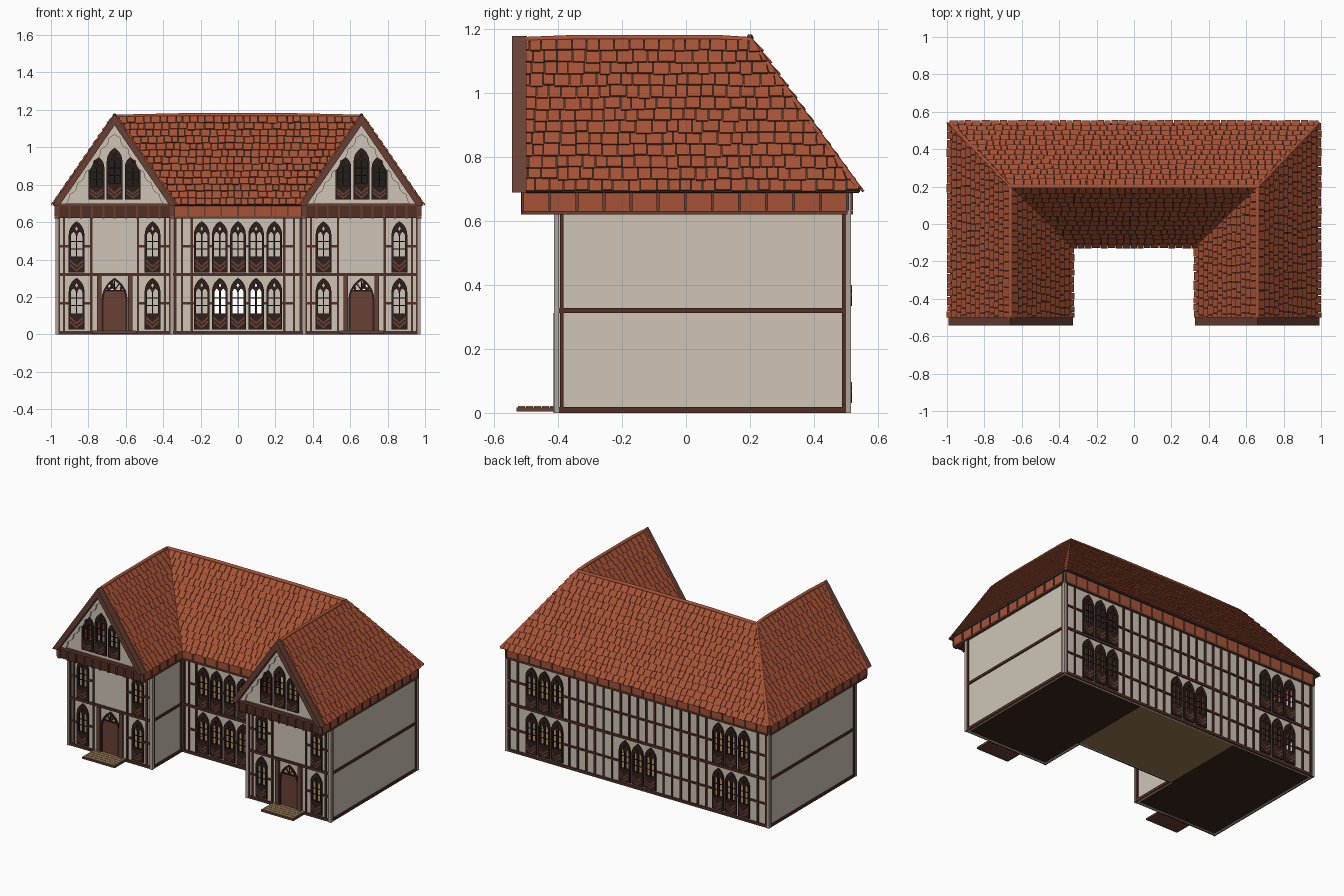
import bpy, bmesh, random
from math import pi, sin, cos
from mathutils import Matrix, Vector

random.seed(4)
if "Cube" in bpy.data.objects:
    bpy.data.objects.remove(bpy.data.objects["Cube"])


def material(name, r, g, b):
    m = bpy.data.materials.new(name)
    m.use_nodes = True
    m.diffuse_color = (r, g, b, 1)
    m.node_tree.nodes["Principled BSDF"].inputs["Base Color"].default_value = (r, g, b, 1)
    return m


TILE = material("roof_tile", .38, .085, .037)
FELT = material("roof_underlay", .045, .04, .03)
TIMBER = material("timber", .085, .028, .018)
FRAME = material("dark_frame", .03, .014, .011)
BROWN = material("brown_wood", .14, .052, .035)
PLASTER = material("plaster", .62, .56, .47)
POST = material("grey_post", .42, .38, .32)
PLANK = material("tan_plank", .3, .19, .085)
FLOOR = material("dark_floor", .045, .018, .013)
I = Matrix.Identity(4)
T = Matrix.Translation


def wall_frame(degrees, x, y):
    """Local axes: along the wall, up, outwards."""
    return T((x, y, 0)) @ Matrix.Rotation(degrees * pi / 180, 4, 'Z') @ Matrix.Rotation(pi / 2, 4, 'X')


def finish(name, bm, *mats):
    mesh = bpy.data.meshes.new(name)
    bm.to_mesh(mesh)
    bm.free()
    for m in mats:
        mesh.materials.append(m)
    ob = bpy.data.objects.new(name, mesh)
    bpy.context.collection.objects.link(ob)
    return ob


def add_box(bm, lo, hi, frame=I, mat=0):
    lo, hi = Vector(lo), Vector(hi)
    m = frame @ T((lo + hi) / 2) @ Matrix.Diagonal((*(hi - lo), 1))
    for v in bmesh.ops.create_cube(bm, size=1, matrix=m)["verts"]:
        for f in v.link_faces:
            f.material_index = mat


def add_panel(bm, loops, lift, depth, frame=I, mat=0):
    """Filled outline with holes, given thickness."""
    cu = bpy.data.curves.new("outline", 'CURVE')
    cu.dimensions, cu.fill_mode, cu.extrude = '2D', 'BOTH', depth / 2
    for loop in loops:
        sp = cu.splines.new('POLY')
        sp.points.add(len(loop) - 1)
        for p, (u, v) in zip(sp.points, loop):
            p.co = (u, v, 0, 1)
        sp.use_cyclic_u = True
    ob = bpy.data.objects.new("outline", cu)
    bpy.context.collection.objects.link(ob)
    mesh = bpy.data.meshes.new_from_object(ob.evaluated_get(bpy.context.evaluated_depsgraph_get()))
    mesh.transform(frame @ T((0, 0, lift + depth / 2)))
    tmp = bmesh.new()
    tmp.from_mesh(mesh)
    bmesh.ops.remove_doubles(tmp, verts=tmp.verts, dist=1e-5)
    bmesh.ops.recalc_face_normals(tmp, faces=tmp.faces)
    for f in tmp.faces:
        f.material_index, f.smooth = mat, False
    tmp.to_mesh(mesh)
    tmp.free()
    bm.from_mesh(mesh)
    bpy.data.objects.remove(ob)
    bpy.data.curves.remove(cu)
    bpy.data.meshes.remove(mesh)


def rect(u0, z0, u1, z1):
    return [(u0, z0), (u1, z0), (u1, z1), (u0, z1)]


def arch(c, z0, z1, w, n=5):
    """Pointed arch outline."""
    zs = z1 - w * sin(pi / 3)
    arc = [(w * cos(a) - w / 2, zs + w * sin(a)) for a in (pi / 3 * i / n for i in range(n + 1))]
    right = [(c + u, z) for u, z in arc]
    left = [(c - u, z) for u, z in reversed(arc[:-1])]
    return [(c - w / 2, z0), (c + w / 2, z0)] + right + left


def beams(name, mat, frame, rects, depth=.008):
    bm = bmesh.new()
    for u0, z0, u1, z1 in rects:
        add_box(bm, (u0, z0, -.004), (u1, z1, depth), frame)
    return finish(name, bm, mat)


# Shared window: twin lancets, glazing bars, boarded apron
H, W = .275, .084
bm = bmesh.new()
diamond = [(0, .222), (.008, .234), (0, .248), (-.008, .234)]
add_panel(bm, [arch(0, 0, H, W), arch(-.017, .085, .218, .027), arch(.017, .085, .218, .027), diamond], -.008, .018)
for z in (.125, .165):
    add_box(bm, (-.032, z, -.003), (.032, z + .004, .002))
for z in (.004, .026):
    add_panel(bm, [[(-.034, z + .03), (0, z), (.034, z + .03), (.034, z + .043), (0, z + .013), (-.034, z + .043)]],
              .009, .004, mat=1)
window = finish("window", bm, FRAME, BROWN)
window_mesh = window.data
bpy.data.objects.remove(window)


def wall(name, frame, outline, windows, extra=()):
    """Plaster wall with window openings (u, sill, height scale)."""
    bm = bmesh.new()
    holes = [arch(u, z + .004, z + H * s - .004, W - .01) for u, z, s in windows]
    add_panel(bm, [outline] + holes + list(extra), -.012, .012, frame)
    finish(name, bm, PLASTER)
    for u, z, s in windows:
        ob = bpy.data.objects.new(name + "_window", window_mesh)
        bpy.context.collection.objects.link(ob)
        ob.matrix_world = frame @ T((u, z, 0)) @ Matrix.Diagonal((1, s, 1, 1))


SILLS, TOP = (.027, .33), .625


def plates(u0, u1):
    return [(u0, 0, u1, .018), (u0, .312, u1, .328)]


def rails(u0, u1, centres, z):
    """Mid rail broken at the windows."""
    out, start = [], u0
    for c in sorted(centres):
        out.append((start, z, c - W / 2, z + .012))
        start = c + W / 2
    return out + [(start, z, u1, z + .012)]


def posts(us, z0=0, z1=TOP, w=.012):
    return [(u - w / 2, z0, u + w / 2, z1) for u in us]


def band(name, frame, u0, u1):
    """Eaves band with dividers."""
    beams(name, TILE, frame, [(u0, .625, u1, .7)], .012)
    n = round((u1 - u0) / .085)
    cuts = [u0 + (u1 - u0) * i / n for i in range(n + 1)]
    beams(name + "_dividers", BROWN, frame, posts(cuts, .632, .7, .009) + [(u0, .62, u1, .631)], .017)


# Wings
for s, side in ((-1, "right"), (1, "left")):
    f = wall_frame(0, s * .66, -.4)
    cols = [-.203, .203]
    wall(side + "_wing_front", f, rect(-.305, 0, .305, TOP), [(u, z, 1) for u in cols for z in SILLS],
         [arch(0, .012, .298, .12)])
    timbers = plates(-.305, .305) + posts([-.297, -.27, -.125, .125, .27, .297])
    for z in (.16, .465):
        timbers += rails(-.3, -.125, cols[:1], z) + rails(.125, .3, cols[1:], z)
    beams(side + "_wing_timbers", TIMBER, f, timbers)
    beams(side + "_door_posts", BROWN, f, posts([-.083, .083], 0, .312, .024), .014)

    # Door with fan light and step
    bm = bmesh.new()
    add_panel(bm, [arch(0, .005, .302, .14), arch(0, .015, .288, .116)], -.01, .02, f)
    add_box(bm, (-.06, .23, -.006), (.06, .238, .006), f)
    for a in (-.6, 0, .6):
        add_box(bm, (-.003, 0, -.004), (.003, .05, .002), f @ T((0, .235, 0)) @ Matrix.Rotation(a, 4, 'Z'))
    finish(side + "_door_frame", bm, FRAME)
    beams(side + "_door", BROWN, f, [(-.059, .012, .059, .235)], .004)
    bm = bmesh.new()
    add_box(bm, (-.12, .005, 0), (.12, .017, .13), f)
    for i in range(5):
        add_box(bm, (-.115, .017, .003 + i * .025), (.115, .021, .025 + i * .025), f, 1)
    finish(side + "_step", bm, BROWN, PLANK)

    # Jettied gable
    g = wall_frame(0, s * .66, -.5)
    wall(side + "_gable", g, [(-.31, .69), (.31, .69), (0, 1.14)],
         [(-.097, .722, .85), (0, .722, 1), (.097, .722, .85)])
    bm = bmesh.new()
    add_panel(bm, [[(-.333, .688), (-.295, .688), (0, 1.117), (.295, .688), (.333, .688), (0, 1.177)]], -.004, .047, g)
    finish(side + "_barge_boards", bm, BROWN)
    bm = bmesh.new()
    for m in (-1, 1):
        wave = [(t, .016 + .013 * abs(sin(t * pi * 7))) for t in (i / 56 for i in range(53))]
        inner = [(m * (.295 * (1 - t) - .82 * d), .695 + .425 * t - .56 * d) for t, d in wave]
        add_panel(bm, [[(m * .305, .695)] + inner + [(0, 1.125)]], .002, .01, g)
    finish(side + "_scalloped_trim", bm, PLASTER)
    beams(side + "_jetty", TIMBER, g, [(-.305, .622, .305, .69)])
    bm = bmesh.new()
    add_box(bm, (-.305, .622, -.1), (.305, .635, 0), g)
    finish(side + "_jetty_soffit", bm, TIMBER)
    beams(side + "_jetty_dividers", BROWN, g,
          posts([-.3 + .06 * i for i in range(11)], .62, .692, .01) + [(-.31, .685, .31, .7)], .015)

    # Plain outer and inner side walls
    for label, yaw, x, y0, y1 in (("outer", 90 * s, .965, -.4, .505), ("inner", -90 * s, .355, -.4, -.085)):
        f = wall_frame(yaw, s * x, 0)
        u0, u1 = sorted((y0, y1)) if yaw > 0 else (-y1, -y0)
        wall(f"{side}_{label}_wall", f, rect(u0, 0, u1, TOP), [])
        beams(f"{side}_{label}_timbers", TIMBER, f, plates(u0, u1) + posts([u0 + .012, u1 - .012]))
        b0, b1 = (u0 - .11, u1) if yaw > 0 else (u0, u1 + .11)
        band(f"{side}_{label}_band", f, b0, b1)
    bm = bmesh.new()
    for x, y in ((.967, -.404), (.967, .507), (.353, -.404)):
        add_box(bm, (s * x - .008, y - .008, 0), (s * x + .008, y + .008, .7))
    finish(side + "_corner_posts", bm, POST)

# Middle front
f = wall_frame(0, 0, -.085)
cols = [.097 * i for i in range(-2, 3)]
wall("middle_front", f, rect(-.355, 0, .355, TOP), [(u, z, 1) for u in cols for z in SILLS])
beams("middle_timbers", TIMBER, f, plates(-.355, .355) + posts([-.335, -.3, -.247, .247, .3, .335])
      + rails(-.3, .3, cols, .16) + rails(-.3, .3, cols, .465))
band("middle_band", f, -.355, .355)

# Back
f = wall_frame(180, 0, .505)
outer = [c + .095 * i for c in (-.69, .69) for i in (-1, 0, 1)]
middle = [-.095, 0, .095]
wall("back_wall", f, rect(-.965, 0, .965, TOP),
     [(u, z, 1) for u in outer for z in SILLS] + [(u, SILLS[0], 1) for u in middle])
timbers = plates(-.965, .965)
for cols, z0, z1 in ((outer + middle, 0, .32), (outer, .32, TOP)):
    studs = [-.95 + 1.9 * i / 30 for i in range(31)]
    timbers += posts([u for u in studs if all(abs(u - c) > .05 for c in cols)], z0, z1)
    timbers += rails(-.965, .965, cols, z0 + .15)
beams("back_timbers", TIMBER, f, timbers)
band("back_band", f, -.965, .965)

# Floors
bm = bmesh.new()
for x in (-.66, .66):
    add_box(bm, (x - .3, -.395, .001), (x + .3, .5, .012))
    add_box(bm, (x - .3, -.388, .012), (x + .3, .493, .016), mat=1)
    add_box(bm, (x - .3, -.388, .313), (x + .3, .493, .325), mat=1)
add_box(bm, (-.36, -.08, .001), (.36, .5, .014), mat=1)
add_box(bm, (-.36, -.073, .313), (.36, .493, .325), mat=1)
finish("floors", bm, FLOOR, PLANK)


# Roof
def add_slab(bm, quad, offset):
    low = [bm.verts.new(p) for p in quad]
    top = [bm.verts.new(p + offset) for p in quad]
    bm.faces.new(low[::-1])
    bm.faces.new(top)
    for i in range(4):
        j = (i + 1) % 4
        bm.faces.new((low[i], low[j], top[j], top[i]))


def roof_slope(name, a0, a1, b0, b1, rows=13, width=.043):
    """Overlapping tiles between eave a0-a1 and ridge b0-b1."""
    a0, a1, b0, b1 = map(Vector, (a0, a1, b0, b1))
    d = (a1 - a0).normalized()
    up = (b0 - a0) - d * (b0 - a0).dot(d)
    n = d.cross(up).normalized()
    e0, e1, r0, r1 = 0, (a1 - a0).dot(d), (b0 - a0).dot(d), (b1 - a0).dot(d)
    bm = bmesh.new()
    add_slab(bm, [a0, a1, b1, b0], n * -.006)
    finish(name + "_underlay", bm, FELT)
    bm = bmesh.new()
    for i in range(rows):
        u, end = min(e0, r0) - width * random.uniform(.2, .8), max(e1, r1)
        while u < end:
            w = width * random.uniform(.75, 1.25)
            t0 = (i - random.uniform(0, .2)) / rows if i else -random.uniform(0, .012)
            t1 = min((i + 1.15) / rows, 1)
            quad = []
            for t, edge, h in ((t0, u, .009), (t0, u + w - .003, .009), (t1, u + w - .003, .001), (t1, u, .001)):
                lo, hi = e0 + (r0 - e0) * t, e1 + (r1 - e1) * t
                quad.append(a0 + d * min(max(edge, lo), hi) + up * t + n * h)
            if (quad[1] - quad[0]).length + (quad[2] - quad[3]).length > .004:
                add_slab(bm, quad, n * .007)
            u += w
    finish(name, bm, TILE)


E, R, X = .69, 1.165, .66
roof_slope("back_roof", (.985, .54, E), (-.985, .54, E), (X, .2, R), (-X, .2, R))
roof_slope("middle_roof", (-.335, -.115, E), (.335, -.115, E), (-X, .2, R), (X, .2, R))
roof_slope("left_outer_roof", (.985, -.5, E), (.985, .54, E), (X, -.5, R), (X, .2, R))
roof_slope("right_outer_roof", (-.985, .54, E), (-.985, -.5, E), (-X, .2, R), (-X, -.5, R))
roof_slope("left_inner_roof", (.335, -.115, E), (.335, -.5, E), (X, .2, R), (X, -.5, R))
roof_slope("right_inner_roof", (-.335, -.5, E), (-.335, -.115, E), (-X, -.5, R), (-X, .2, R))

# Ridge and hip caps
cu = bpy.data.curves.new("ridge_caps", 'CURVE')
cu.dimensions, cu.bevel_depth, cu.bevel_resolution, cu.use_fill_caps = '3D', .011, 1, True
paths = [[(-X, .2, R), (-.3, .2, R + .008), (.3, .2, R + .008), (X, .2, R)]]
for s in (-1, 1):
    paths.append([(s * X, -.5, R), (s * X, -.35, R + .006), (s * X, .1, R + .006), (s * X, .2, R),
                  (s * .985, .54, E + .008)])
for path in paths:
    sp = cu.splines.new('POLY')
    sp.points.add(len(path) - 1)
    for p, co in zip(sp.points, path):
        p.co = (*co, 1)
cu.materials.append(TILE)
bpy.context.collection.objects.link(bpy.data.objects.new("ridge_caps", cu))
